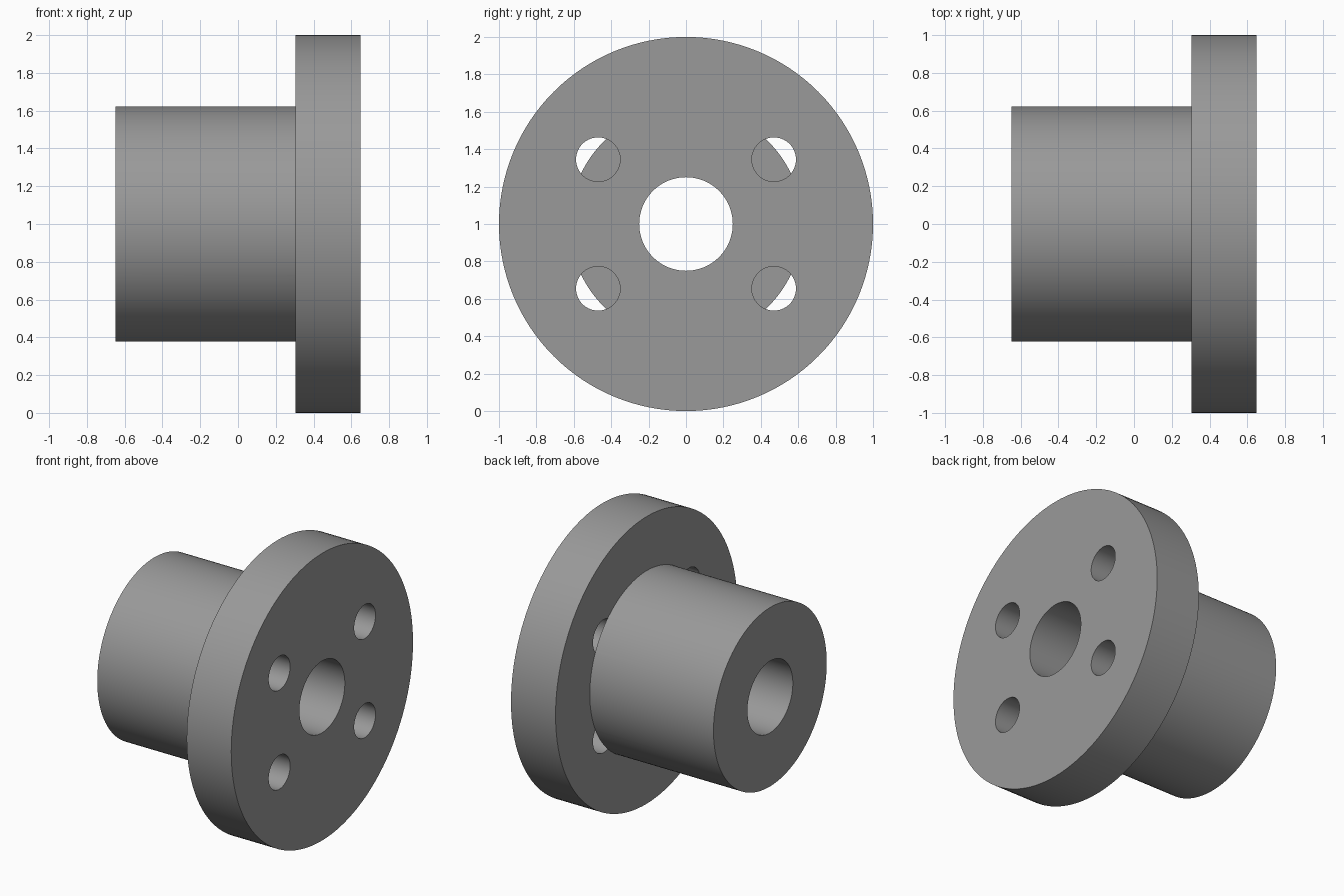
import bpy
from math import pi, radians

cube = bpy.data.objects.get("Cube")
if cube:
    bpy.data.objects.remove(cube, do_unlink=True)

# Sizes along the x axis; the axis lies at z = 1
AXIS_Z = 1.0
X_END, X_STEP, X_FACE = -0.648, 0.305, 0.648
HUB_R, FLANGE_R, BORE_R, BOLT_R = 0.623, 1.0, 0.25, 0.118
BOLT_Y, BOLT_Z = 0.47, 0.345

grey = bpy.data.materials.new("plain grey")
grey.use_nodes = True
colour = (0.32, 0.32, 0.32, 1)
grey.diffuse_color = colour
grey.node_tree.nodes["Principled BSDF"].inputs["Base Color"].default_value = colour


def rod(name, radius, x0, x1, y=0, z=0, sides=128):
    """Cylinder lying along x from x0 to x1."""
    bpy.ops.mesh.primitive_cylinder_add(
        vertices=sides, radius=radius, depth=x1 - x0,
        location=((x0 + x1) / 2, y, AXIS_Z + z), rotation=(0, pi / 2, 0))
    ob = bpy.context.object
    ob.name = name
    ob.data.materials.append(grey)
    bpy.ops.object.transform_apply(location=True, rotation=True, scale=True)
    return ob


def combine(target, tool, operation):
    """Apply a boolean and discard the tool object."""
    tool.hide_render = True
    mod = target.modifiers.new(operation, 'BOOLEAN')
    mod.operation = operation
    mod.solver = 'EXACT'
    mod.object = tool
    bpy.context.view_layer.objects.active = target
    bpy.ops.object.modifier_apply(modifier=mod.name)
    bpy.data.objects.remove(tool, do_unlink=True)


# Flange disc with four bolt holes through it
flange = rod("flanged_bushing", FLANGE_R, X_STEP, X_FACE)
for sy in (-1, 1):
    for sz in (-1, 1):
        drill = rod("bolt_hole_cutter", BOLT_R, X_STEP - 0.1, X_FACE + 0.1,
                    sy * BOLT_Y, sz * BOLT_Z, 64)
        combine(flange, drill, 'DIFFERENCE')

# Hub, closing the inner part of each bolt hole
hub = rod("hub", HUB_R, X_END, X_STEP + 0.001)
combine(flange, hub, 'UNION')

# Central bore through everything
bore = rod("bore_cutter", BORE_R, X_END - 0.1, X_FACE + 0.1, sides=96)
combine(flange, bore, 'DIFFERENCE')

bpy.ops.object.select_all(action='DESELECT')
flange.select_set(True)
bpy.context.view_layer.objects.active = flange
bpy.ops.object.shade_smooth_by_angle(angle=radians(30))
